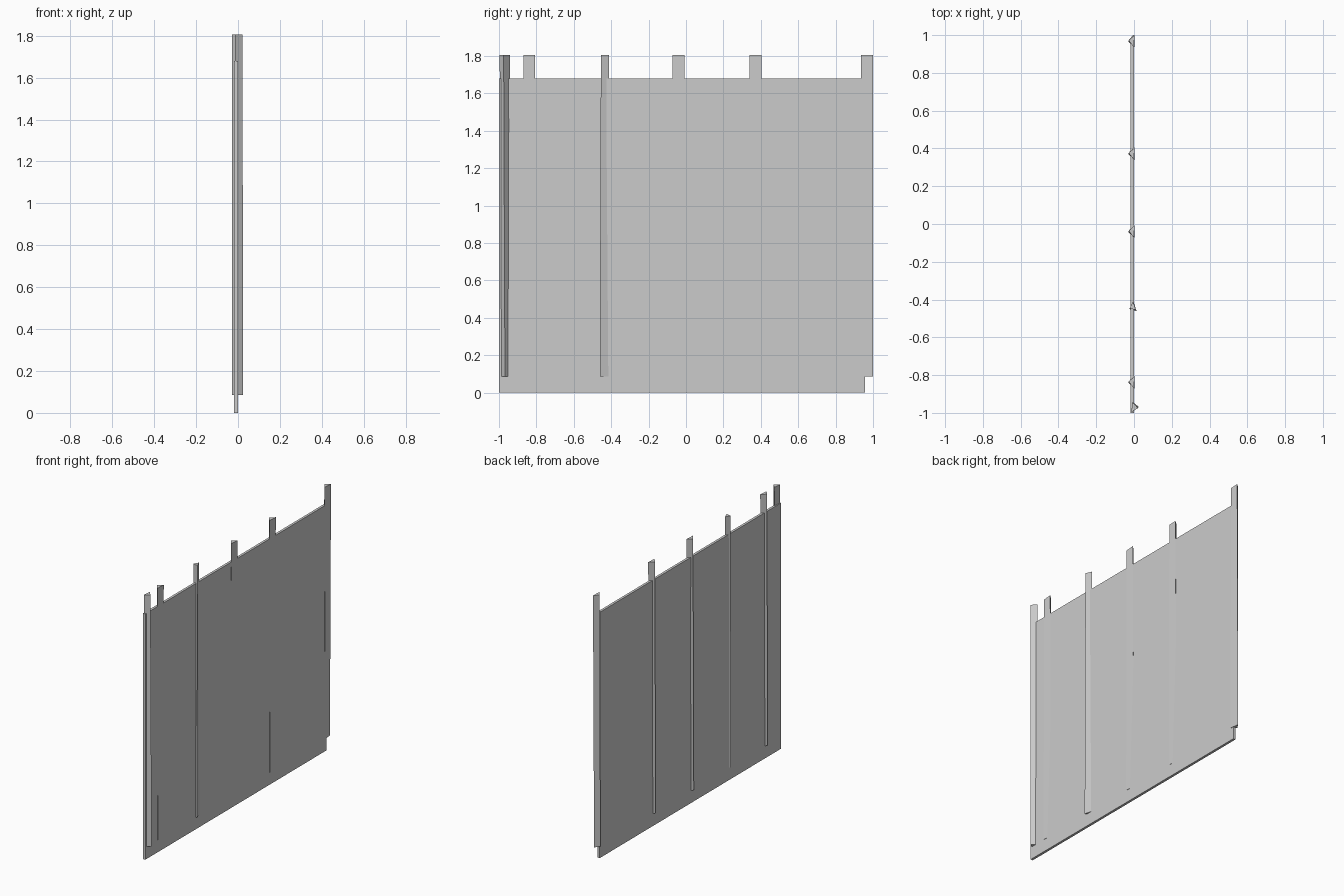
import bpy

if "Cube" in bpy.data.objects:
    bpy.data.objects.remove(bpy.data.objects["Cube"])


def prism(name, bottom, top, z0, z1):
    """Flat-faced solid between two matching (x, y) outlines."""
    n = len(bottom)
    verts = [(x, y, z0) for x, y in bottom] + [(x, y, z1) for x, y in top]
    faces = [tuple(reversed(range(n))), tuple(range(n, 2 * n))]
    faces += [(i, (i + 1) % n, n + (i + 1) % n, n + i) for i in range(n)]
    mesh = bpy.data.meshes.new(name)
    mesh.from_pydata(verts, [], faces)
    obj = bpy.data.objects.new(name, mesh)
    bpy.context.collection.objects.link(obj)
    return obj


# Thin fabric panel
panel = [(-0.018, -1.0), (-0.001, -1.0), (-0.001, 0.958), (-0.018, 0.958)]
prism("fence_panel", panel, panel, 0, 1.68)

Z0, Z1 = 0.085, 1.806

# Split triangular stakes: point to the back, flat side slightly proud in front
for i, y in enumerate((-0.838, -0.04, 0.372, 0.968)):
    top = [(-0.028, y + 0.004), (-0.001, y - 0.032), (0.003, y + 0.032)]
    bottom = [(-0.028, y - 0.004), (0.003, y - 0.032), (-0.005, y + 0.032)]
    prism(f"stake_{i + 1}", bottom, top, Z0, Z1)

# Stake turned so its point runs along the fence
prism("turned_stake",
      [(-0.025, -0.45), (0.013, -0.461), (-0.002, -0.412)],
      [(-0.024, -0.447), (0.012, -0.455), (-0.006, -0.412)], Z0, Z1)

# End stake with its point to the front
prism("end_stake",
      [(-0.012, -0.945), (-0.008, -0.992), (0.025, -0.968)],
      [(-0.008, -0.942), (-0.014, -0.996), (0.021, -0.975)], Z0, Z1)
